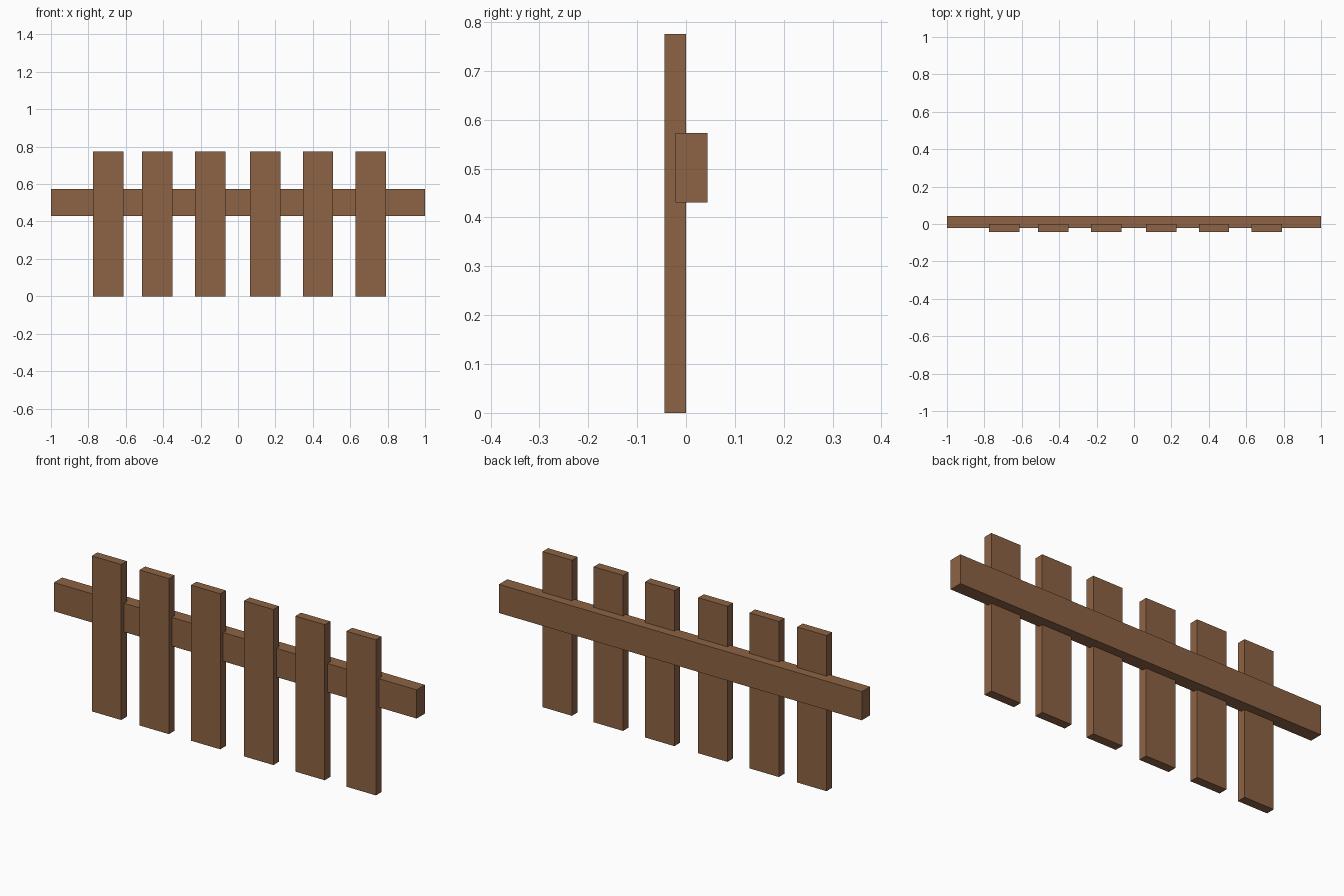
import bpy

if "Cube" in bpy.data.objects:
    bpy.data.objects.remove(bpy.data.objects["Cube"])

wood = bpy.data.materials.new("brown_wood")
wood.diffuse_color = (0.27, 0.125, 0.058, 1.0)
wood.use_nodes = True
wood.node_tree.nodes["Principled BSDF"].inputs["Base Color"].default_value = wood.diffuse_color


def board(name, x, y, z):
    """Box spanning the given (min, max) ranges."""
    spans = (x, y, z)
    bpy.ops.mesh.primitive_cube_add(size=1, location=[(a + b) / 2 for a, b in spans])
    obj = bpy.context.object
    obj.name = name
    obj.scale = [b - a for a, b in spans]
    bpy.ops.object.transform_apply(location=False, rotation=False, scale=True)
    obj.data.materials.append(wood)
    return obj


# Horizontal rail behind the pickets, slightly let into them
board("rail", (-1, 1), (-0.021, 0.044), (0.43, 0.573))

# Six upright pickets, slightly unevenly spaced
PICKET_WIDTH = 0.162
for i, cx in enumerate((-0.694, -0.431, -0.148, 0.145, 0.428, 0.710), 1):
    board(f"picket_{i}", (cx - PICKET_WIDTH / 2, cx + PICKET_WIDTH / 2),
          (-0.044, 0.0), (0, 0.775))
